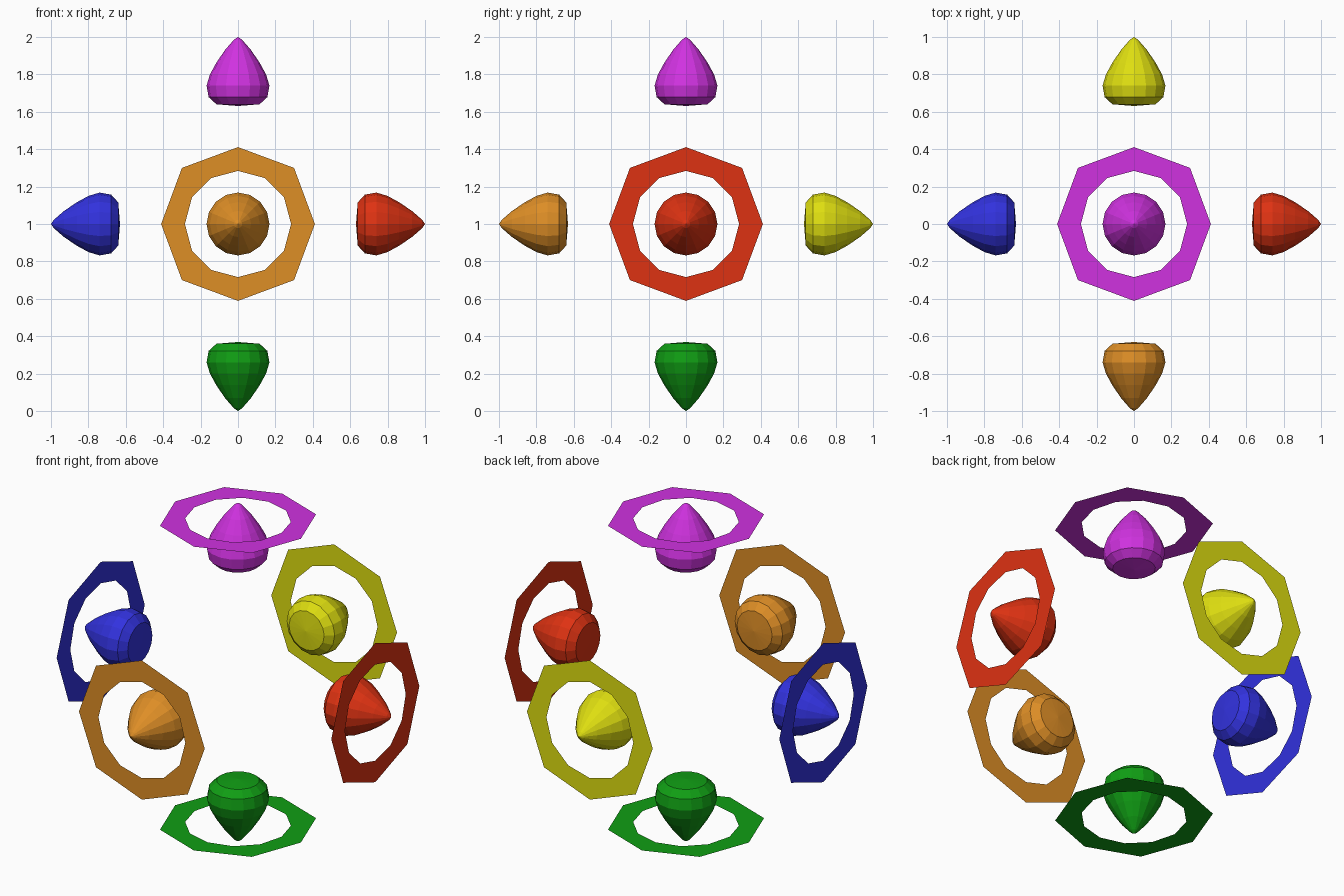
import bpy, bmesh, math
from mathutils import Vector

if "Cube" in bpy.data.objects:
    bpy.data.objects.remove(bpy.data.objects["Cube"])

CENTRE = Vector((0, 0, 1))
SIDES = 16
# cone profile: (distance from the model centre, radius), rear dome to tip
PROFILE = [(0.64, 0.115), (0.678, 0.157), (0.74, 0.168), (0.80, 0.150),
           (0.86, 0.117), (0.93, 0.070), (0.985, 0.022)]


def srgb(r, g, b):
    lin = lambda c: c / 12.92 if c <= 0.04045 else ((c + 0.055) / 1.055) ** 2.4
    return (lin(r / 255), lin(g / 255), lin(b / 255), 1)


def finish(bm, name, mat):
    me = bpy.data.meshes.new(name)
    bm.to_mesh(me)
    bm.free()
    me.materials.append(mat)
    bpy.context.collection.objects.link(bpy.data.objects.new(name, me))


def frame(axis):
    # axis plus two world-aligned directions across it
    w = Vector(axis)
    u = Vector((0, 0, 1)) if abs(w.z) < 0.5 else Vector((1, 0, 0))
    return u, w.cross(u), w


def cone(name, axis, mat):
    u, v, w = frame(axis)
    bm = bmesh.new()
    rings = []
    for d, r in PROFILE:
        rings.append([bm.verts.new(CENTRE + w * d + r * (u * math.cos(a) + v * math.sin(a)))
                      for a in (2 * math.pi * i / SIDES for i in range(SIDES))])
    back = bm.verts.new(CENTRE + w * 0.631)
    tip = bm.verts.new(CENTRE + w)
    for i in range(SIDES):
        j = (i + 1) % SIDES
        bm.faces.new((back, rings[0][j], rings[0][i]))
        for a, b in zip(rings, rings[1:]):
            bm.faces.new((a[i], a[j], b[j], b[i]))
        bm.faces.new((rings[-1][i], rings[-1][j], tip))
    bmesh.ops.recalc_face_normals(bm, faces=bm.faces)
    finish(bm, name, mat)


def flat_ring(name, axis, mat):
    # thin octagonal plate with a twelve-sided hole, no thickness
    u, v, w = frame(axis)
    bm = bmesh.new()

    def loop(n, radius):
        vs = []
        for i in range(n):
            a = 2 * math.pi * i / n
            r = radius(i)
            vs.append(bm.verts.new(CENTRE + w * 0.897 + r * (u * math.cos(a) + v * math.sin(a))))
        return [bm.edges.new((vs[i], vs[(i + 1) % n])) for i in range(n)]

    edges = loop(8, lambda i: 0.424 if i % 2 else 0.411) + loop(12, lambda i: 0.284)
    bmesh.ops.triangle_fill(bm, edges=edges, use_beauty=True, normal=w)
    for f in bm.faces:
        f.normal_update()
        if f.normal.dot(w) < 0:
            f.normal_flip()
    finish(bm, name, mat)


# one colour per direction
PARTS = [("right", (1, 0, 0), "red", (222, 50, 18)),
         ("left", (-1, 0, 0), "blue", (50, 50, 222)),
         ("back", (0, 1, 0), "yellow", (222, 222, 16)),
         ("front", (0, -1, 0), "orange", (222, 142, 38)),
         ("top", (0, 0, 1), "magenta", (208, 50, 224)),
         ("bottom", (0, 0, -1), "green", (16, 158, 20))]
for side, axis, colour, rgb in PARTS:
    m = bpy.data.materials.new(colour)
    m.diffuse_color = srgb(*rgb)
    m.use_nodes = True
    m.node_tree.nodes["Principled BSDF"].inputs["Base Color"].default_value = m.diffuse_color
    cone(side + "_cone", axis, m)
    flat_ring(side + "_ring", axis, m)
